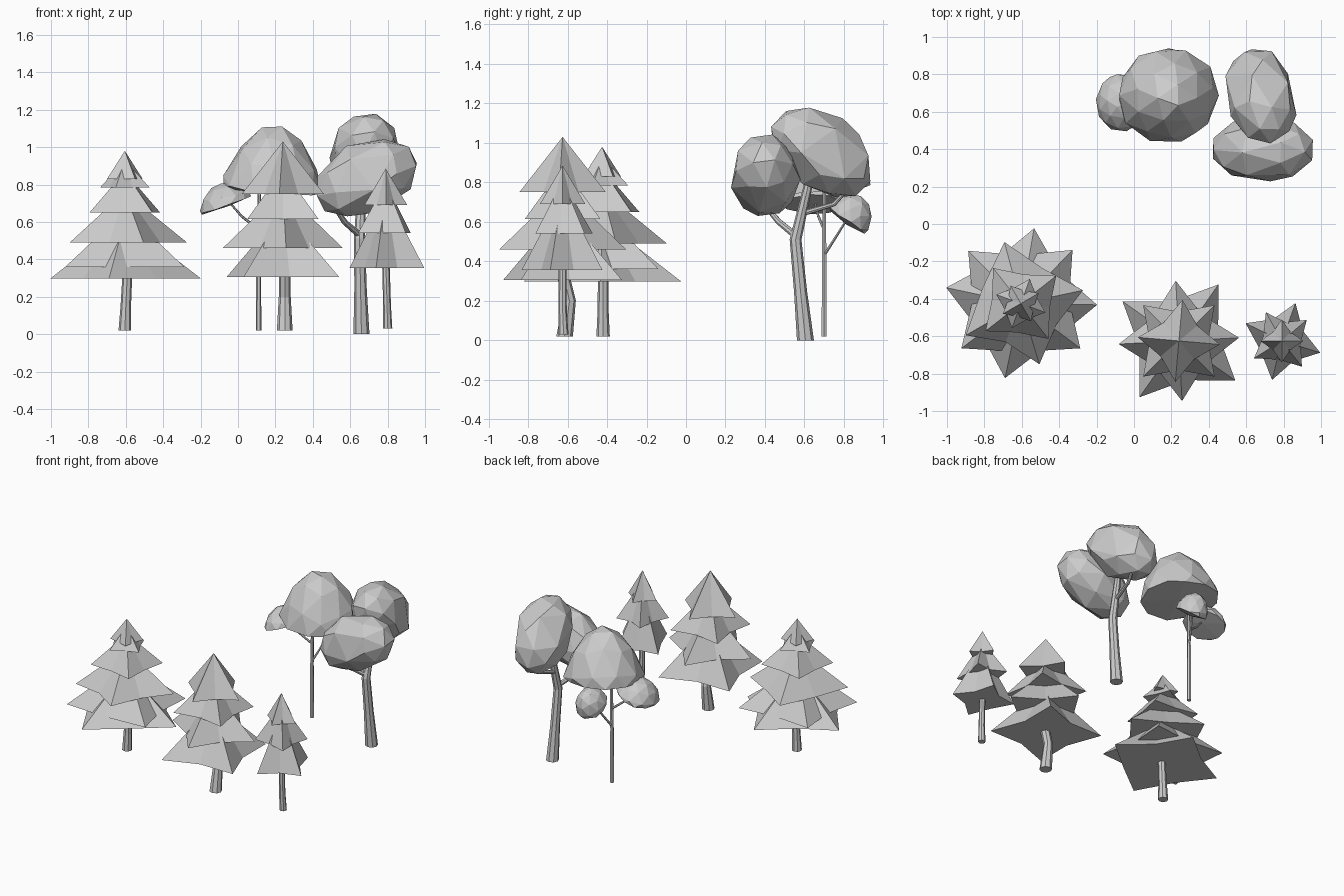
import bpy, bmesh
from math import radians, cos, sin
from mathutils import Vector, Euler

if "Cube" in bpy.data.objects:
    bpy.data.objects.remove(bpy.data.objects["Cube"])


def finish(bm, name):
    bmesh.ops.recalc_face_normals(bm, faces=bm.faces)
    me = bpy.data.meshes.new(name)
    bm.to_mesh(me)
    bm.free()
    ob = bpy.data.objects.new(name, me)
    bpy.context.collection.objects.link(ob)
    return ob


def tube(name, path, radii, sides=8):
    """Tapered low-poly stem through a few points."""
    bm = bmesh.new()
    pts = [Vector(p) for p in path]
    rings = []
    for i, p in enumerate(pts):
        d = pts[min(i + 1, len(pts) - 1)] - pts[max(i - 1, 0)]
        q = Vector((0, 0, 1)).rotation_difference(d.normalized())
        if i == 0 and d.z > 3 * d.xy.length:   # flat foot on the ground
            q.identity()
        rings.append([bm.verts.new(p + q @ Vector((radii[i] * cos(radians(360 * k / sides)),
                                                   radii[i] * sin(radians(360 * k / sides)), 0)))
                      for k in range(sides)])
    for a, b in zip(rings, rings[1:]):
        for k in range(sides):
            n = (k + 1) % sides
            bm.faces.new((a[k], a[n], b[n], b[k]))
    bm.faces.new(rings[0])
    bm.faces.new(rings[-1])
    return finish(bm, name)


def star_tier(name, center, z, r, tips, top, inner):
    """Four-pointed star rim rising to one apex, with a flat underside."""
    bm = bmesh.new()
    rim = []
    for i, a in enumerate(tips):
        b = tips[(i + 1) % 4] + (360 if i == 3 else 0)
        for ang, rad in ((a, r), ((a + b) / 2, r * inner)):
            rim.append(bm.verts.new((center[0] + rad * cos(radians(ang)),
                                     center[1] + rad * sin(radians(ang)), z)))
    apex = bm.verts.new((center[0], center[1], top))
    for i in range(8):
        bm.faces.new((rim[i], rim[(i + 1) % 8], apex))
    bm.faces.new(rim[::-1])
    return finish(bm, name)


def pine(name, center, inner, tiers):
    for i, (z, r, tips, top) in enumerate(tiers):
        if not isinstance(tips, tuple):
            tips = tuple(tips + 90 * k for k in range(4))
        star_tier(f"{name}_foliage_{i + 1}", center, z, r, tips, top, inner)


def crown(name, loc, size, rot=(0, 0, 0), under=1.0, spin=0, point=0.0):
    """Faceted leaf mass; under < 1 flattens the lower half, point narrows the top."""
    bm = bmesh.new()
    bmesh.ops.create_icosphere(bm, subdivisions=2, radius=1)
    s = Euler((0.2, 0.1, spin)).to_matrix()
    e = Euler([radians(a) for a in rot]).to_matrix()
    for v in bm.verts:
        p = s @ v.co
        if p.z < 0:
            p.z *= under
        k = 1 - point * max(p.z, 0)
        v.co = e @ Vector((p.x * k * size[0], p.y * k * size[1], p.z * size[2])) + Vector(loc)
    ob = finish(bm, name)
    dec = ob.modifiers.new("coarser_facets", 'DECIMATE')
    dec.ratio = .75
    return ob


# Pines
pine("wide_pine", (-.605, -.425), .65, [
    (.297, .408, (-1, 80, 168, 258), .61),
    (.36, .398, (46, 135, 217, 323), .66),
    (.49, .34, (12, 105, 210, 287), .76),
    (.65, .24, 38, .87),
    (.785, .14, 70, .93),
    (.83, .11, 30, .98)])
tube("wide_pine_trunk", [(-.605, -.42, .02), (-.60, -.42, .15), (-.59, -.42, .35)],
     [.034, .028, .026])

pine("middle_pine", (.24, -.625), .58, [
    (.305, .368, 55, .66),
    (.46, .322, 3, .77),
    (.615, .27, 45, .88),
    (.75, .22, 85, 1.03)])
tube("middle_pine_trunk", [(.25, -.615, .02), (.25, -.59, .2), (.25, -.63, .36)],
     [.042, .032, .032])

pine("small_pine", (.79, -.625), .58, [
    (.355, .215, (-17, 70, 154, 256), .75),
    (.54, .175, (40, 119, 212, 308), .81),
    (.69, .115, 0, .885)])
tube("small_pine_trunk", [(.80, -.62, .03), (.797, -.625, .15), (.79, -.625, .4)],
     [.025, .021, .02])

# Large round tree
tube("large_tree_trunk", [(.66, .605, 0), (.655, .58, .25), (.65, .555, .51), (.66, .62, .79), (.67, .65, .9)],
     [.043, .033, .03, .022, .015])
tube("large_tree_low_branch", [(.65, .555, .53), (.57, .47, .6), (.53, .42, .66), (.53, .4, .75)],
     [.018, .016, .013, .01])
tube("large_tree_back_branch", [(.65, .58, .64), (.68, .75, .69), (.70, .85, .8)],
     [.015, .012, .008])
crown("large_tree_upper_crown", (.68, .68, .94), (.19, .295, .215), (-36, 0, 12), .8)
crown("large_tree_lower_crown", (.69, .4, .825), (.295, .178, .205), (0, -24, 0), .85, .6)

# Slender round tree
tube("slender_tree_trunk", [(.11, .7, .02), (.11, .7, .4), (.115, .7, .82)],
     [.015, .013, .009], 6)
tube("slender_tree_left_branch", [(.11, .7, .56), (.02, .67, .63), (-.05, .65, .71)],
     [.008, .007, .005], 6)
tube("slender_tree_back_branch", [(.11, .7, .43), (.15, .77, .54), (.18, .82, .62)],
     [.008, .007, .005], 6)
crown("slender_tree_main_crown", (.18, .69, .775), (.278, .265, .35), (4, 4, 0), .05, .3, .26)
crown("slender_tree_left_crown", (-.065, .65, .69), (.148, .16, .12), (0, -20, 0), .08, .2, .2)
crown("slender_tree_back_crown", (.19, .82, .615), (.108, .12, .135), (-35, 0, 0), .2, .5, .1)
